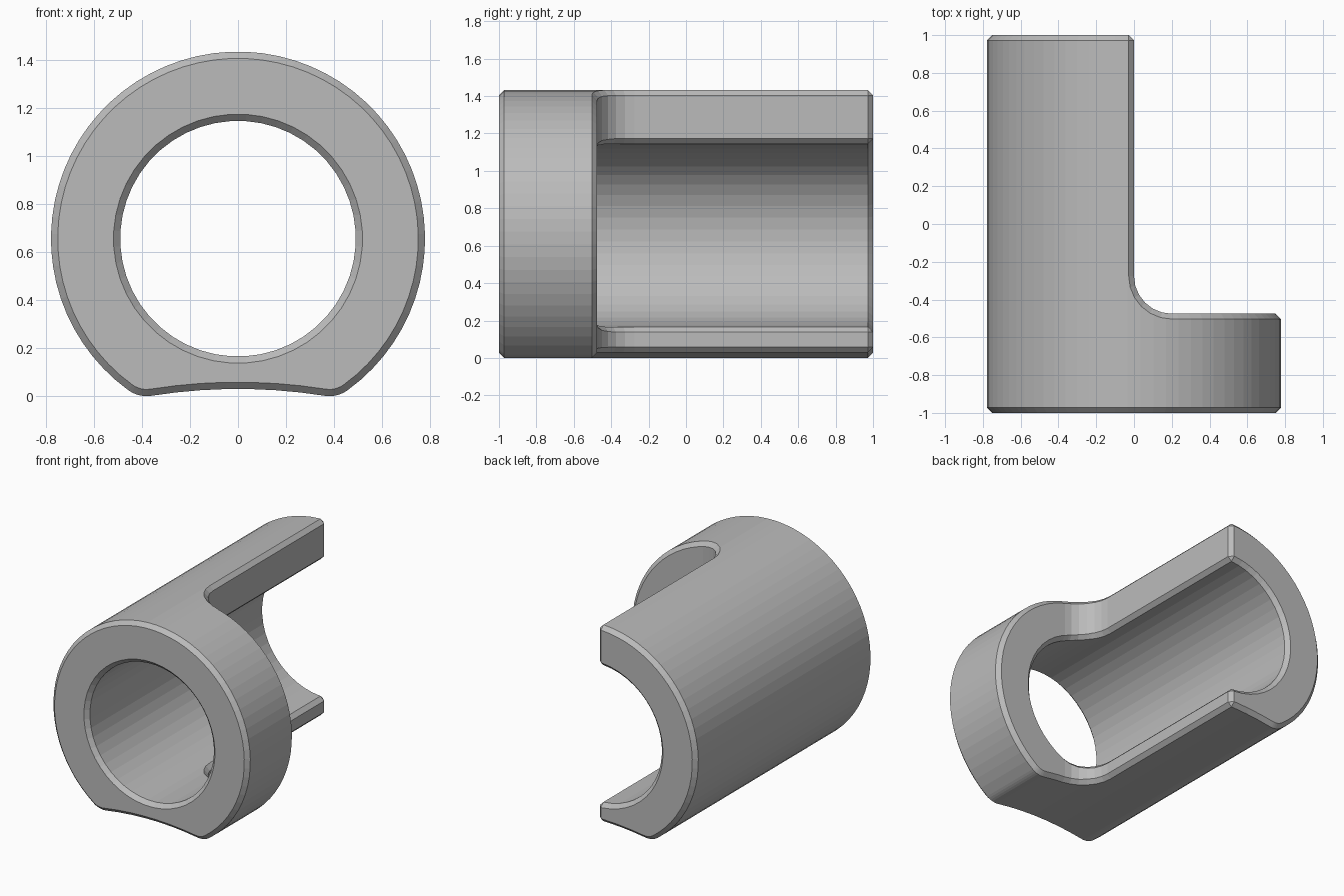
import bpy
import bmesh
from math import sin, cos, pi, atan2, hypot
from mathutils import Vector

cube = bpy.data.objects.get("Cube")
if cube:
    bpy.data.objects.remove(cube, do_unlink=True)

AXIS_Z = 0.655      # height of the bore axis
OUTER_R = 0.778
BORE_R = 0.49
CHAMFER = 0.028
WALL_Y = -0.475     # where the full ring ends and the half shell begins
FILLET_R = 0.2


def arc(cx, cy, radius, start, end, steps):
    return [(cx + radius * cos(start + (end - start) * i / steps),
             cy + radius * sin(start + (end - start) * i / steps))
            for i in range(steps + 1)]


def prism(name, points, place, depth):
    """Extrude a closed 2D outline; place maps (u, v) to 3D."""
    bm = bmesh.new()
    face = bm.faces.new([bm.verts.new(place(u, v)) for u, v in points])
    grown = bmesh.ops.extrude_face_region(bm, geom=[face])
    moved = [g for g in grown["geom"] if isinstance(g, bmesh.types.BMVert)]
    bmesh.ops.translate(bm, verts=moved, vec=Vector(depth))
    bmesh.ops.recalc_face_normals(bm, faces=bm.faces)
    mesh = bpy.data.meshes.new(name)
    bm.to_mesh(mesh)
    bm.free()
    obj = bpy.data.objects.new(name, mesh)
    bpy.context.collection.objects.link(obj)
    return obj


def apply(obj, kind, **settings):
    mod = obj.modifiers.new(kind.lower(), kind)
    for key, value in settings.items():
        setattr(mod, key, value)
    bpy.context.view_layer.objects.active = obj
    bpy.ops.object.modifier_apply(modifier=mod.name)


# Outer outline: big arc, two rounded feet and a shallow hollow underneath
foot_x, foot_z, foot_r = 0.38, 0.13, 0.13
hollow_r = 2.29
hollow_z = 0.03 - hollow_r
join = atan2(foot_z - AXIS_Z, foot_x)
toe = atan2(hollow_z - foot_z, -foot_x)
big_arc = arc(0, AXIS_Z, OUTER_R, join, pi - join, 57)
right_foot = arc(foot_x, foot_z, foot_r, toe, join, 6)
left_foot = [(-x, z) for x, z in reversed(right_foot)]
hollow = arc(0, hollow_z, hollow_r, pi + toe + 2 * (-pi / 2 - toe), pi + toe, 7)
outline = big_arc[:-1] + left_foot[:-1] + hollow[:-1] + right_foot[:-1]
body = prism("split_sleeve", outline, lambda x, z: (x, -1, z), (0, 2, 0))

# Round bore through the whole length
step = 2 * pi / 48
bore = prism("bore_cutter", arc(0, AXIS_Z, BORE_R, step / 2, step / 2 + 2 * pi - step, 47),
             lambda x, z: (x, -1.5, z), (0, 3, 0))

# Side opening with a filleted inner corner
corner = arc(FILLET_R, WALL_Y + FILLET_R, FILLET_R, pi, 1.5 * pi, 6)
opening = prism("opening_cutter", [(0, 1.5)] + corner + [(1.5, WALL_Y), (1.5, 1.5)],
                lambda x, y: (x, y, -0.5), (0, 0, 2.5))

for cutter in (bore, opening):
    cutter.hide_render = True
    apply(body, "BOOLEAN", operation="DIFFERENCE", solver="EXACT", object=cutter)
    bpy.data.objects.remove(cutter, do_unlink=True)

# Chamfer every sharp edge
apply(body, "BEVEL", width=CHAMFER, segments=1, limit_method="ANGLE",
      angle_limit=pi / 5, use_clamp_overlap=False)

# Plain grey metal
grey = bpy.data.materials.new("plain_grey")
grey.use_nodes = True
colour = (0.5, 0.5, 0.5, 1)
grey.diffuse_color = colour
grey.node_tree.nodes["Principled BSDF"].inputs["Base Color"].default_value = colour
body.data.materials.clear()
body.data.materials.append(grey)
for poly in body.data.polygons:
    poly.material_index = 0
    poly.use_smooth = False
